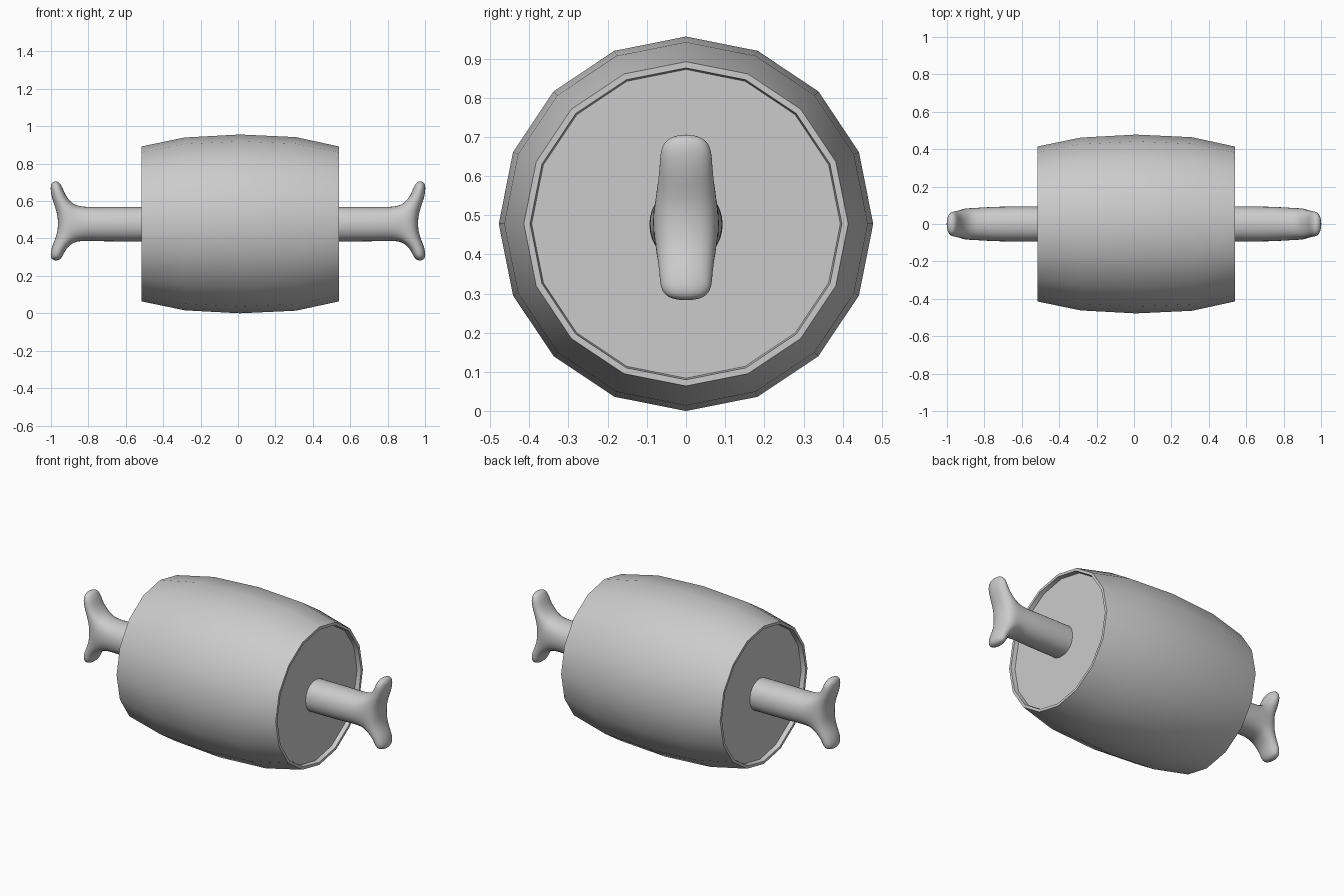
import bpy, bmesh
from math import sin, cos, pi

if "Cube" in bpy.data.objects:
    bpy.data.objects.remove(bpy.data.objects["Cube"])

CZ = 0.478


def make_object(name, bm):
    bmesh.ops.recalc_face_normals(bm, faces=bm.faces)
    me = bpy.data.meshes.new(name)
    bm.to_mesh(me)
    bm.free()
    ob = bpy.data.objects.new(name, me)
    bpy.context.collection.objects.link(ob)
    bpy.ops.object.select_all(action='DESELECT')
    ob.select_set(True)
    bpy.context.view_layer.objects.active = ob
    return ob


# Meat: 16-sided barrel along x, thin rim around a slightly sunken cap
profile = [(-0.49, 0.394), (-0.517, 0.398), (-0.517, 0.414), (-0.285, 0.462), (0.01, 0.478),
           (0.31, 0.464), (0.54, 0.414), (0.54, 0.398), (0.515, 0.394)]
bm = bmesh.new()
N = 16
rings = [[bm.verts.new((x, r * sin(2 * pi * i / N), CZ + r * cos(2 * pi * i / N)))
          for i in range(N)] for x, r in profile]
for a, b in zip(rings, rings[1:]):
    for i in range(N):
        j = (i + 1) % N
        bm.faces.new((a[i], a[j], b[j], b[i]))
bm.faces.new(rings[0])
bm.faces.new(rings[-1])
make_object("meat", bm)
bpy.ops.object.shade_smooth_by_angle(angle=0.6)

# Bone: side-view cage of quads given thickness in y, mirrored and subdivided
# each point is (x, z, half thickness)
pts = [(0, .376, .102), (0, .577, .102), (.56, .376, .102), (.56, .577, .102),
       (.75, .376, .102), (.75, .577, .102), (.875, .385, .09), (.875, .575, .09),
       (.965, .43, .075), (.965, .53, .075),
       (.925, .635, .072), (1.0, .61, .072), (.948, .715, .07), (1.012, .71, .07),
       (.925, .335, .072), (1.0, .36, .072), (.945, .275, .07), (1.012, .28, .07)]
quads = [(0, 2, 3, 1), (2, 4, 5, 3), (4, 6, 7, 5), (6, 8, 9, 7),
         (7, 9, 11, 10), (10, 11, 13, 12), (8, 6, 14, 15), (15, 14, 16, 17)]
bm = bmesh.new()
front = [bm.verts.new((x, -w, z)) for x, z, w in pts]
back = [bm.verts.new((x, w, z)) for x, z, w in pts]
edges = {(q[k], q[(k + 1) % 4]) for q in quads for k in range(4)}
for q in quads:
    bm.faces.new([front[i] for i in q])
    bm.faces.new([back[i] for i in reversed(q)])
for a, b in edges:
    # close the outline, leaving the mirror plane open
    if (b, a) not in edges and (a, b) != (1, 0):
        bm.faces.new((front[b], front[a], back[a], back[b]))
bone = make_object("bone", bm)
mirror = bone.modifiers.new("mirror", 'MIRROR')
mirror.use_clip = True
sub = bone.modifiers.new("round", 'SUBSURF')
sub.levels = sub.render_levels = 3
bpy.ops.object.shade_smooth()
